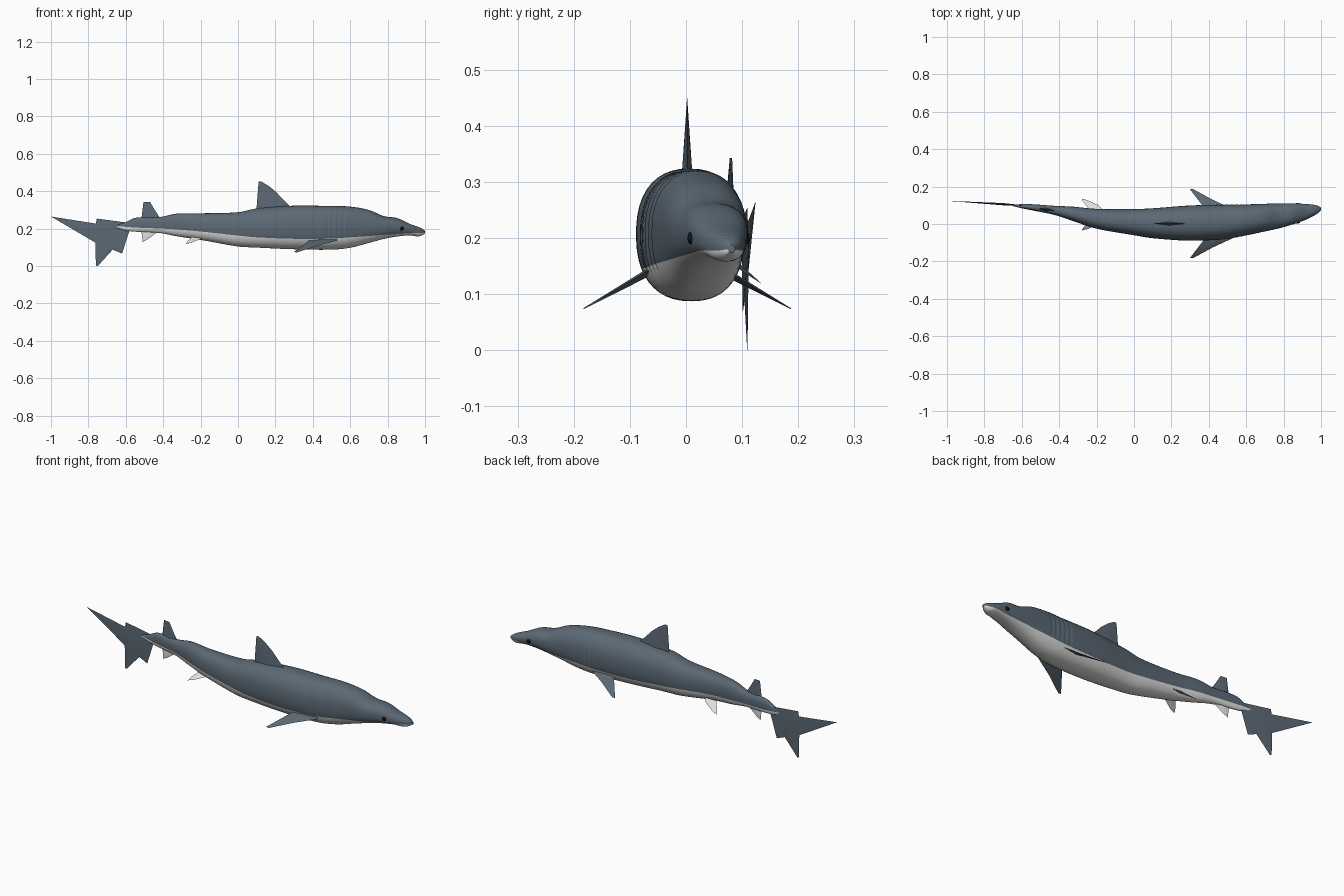
import bpy, bmesh, math
from mathutils import Vector
from mathutils.geometry import normal

if "Cube" in bpy.data.objects:
    bpy.data.objects.remove(bpy.data.objects["Cube"])


def material(name, rgb):
    m = bpy.data.materials.new(name)
    m.diffuse_color = (*rgb, 1)
    m.use_nodes = True
    m.node_tree.nodes["Principled BSDF"].inputs["Base Color"].default_value = m.diffuse_color
    return m


GREY = material("slate grey", (0.105, 0.14, 0.175))
WHITE = material("belly white", (0.74, 0.74, 0.73))
BLACK = material("eye black", (0.006, 0.006, 0.007))


def finish(name, bm, mats, angle=None):
    bmesh.ops.recalc_face_normals(bm, faces=bm.faces)
    me = bpy.data.meshes.new(name)
    bm.to_mesh(me)
    bm.free()
    for m in mats:
        me.materials.append(m)
    ob = bpy.data.objects.new(name, me)
    bpy.context.collection.objects.link(ob)
    if angle:
        bpy.context.view_layer.objects.active = ob
        ob.select_set(True)
        bpy.ops.object.shade_smooth_by_angle(angle=math.radians(angle))
        ob.select_set(False)
    return ob


# Body stations: x, top z, bottom z, centre y, half width, colour line z
STATIONS = [
    (-0.65, 0.217, 0.205, 0.100, 0.004, 0.213),
    (-0.60, 0.235, 0.190, 0.095, 0.011, 0.210),
    (-0.55, 0.258, 0.184, 0.090, 0.016, 0.206),
    (-0.42, 0.262, 0.177, 0.072, 0.025, 0.201),
    (-0.33, 0.280, 0.160, 0.055, 0.038, 0.196),
    (-0.20, 0.282, 0.140, 0.028, 0.053, 0.185),
    (0.00, 0.288, 0.105, 0.010, 0.070, 0.163),
    (0.10, 0.308, 0.099, 0.004, 0.080, 0.154),
    (0.30, 0.323, 0.090, 0.005, 0.094, 0.146),
    (0.50, 0.321, 0.088, 0.012, 0.092, 0.147),
    (0.60, 0.318, 0.098, 0.022, 0.083, 0.154),
    (0.70, 0.300, 0.124, 0.034, 0.074, 0.161),
    (0.78, 0.267, 0.145, 0.044, 0.066, 0.167),
    (0.85, 0.257, 0.158, 0.054, 0.056, 0.173),
    (0.92, 0.225, 0.164, 0.065, 0.042, 0.178),
    (0.96, 0.211, 0.158, 0.073, 0.030, 0.178),
    (0.985, 0.200, 0.165, 0.078, 0.019, 0.178),
    (1.00, 0.188, 0.174, 0.081, 0.006, 0.180),
]


def slope(i, k):
    a, b = STATIONS[max(i - 1, 0)], STATIONS[min(i + 1, len(STATIONS) - 1)]
    return (b[k] - a[k]) / (b[0] - a[0])


def station(x):
    """Smooth (Hermite) interpolation of all station columns."""
    i = max(j for j in range(len(STATIONS) - 1) if STATIONS[j][0] <= x + 1e-9)
    a, b = STATIONS[i], STATIONS[i + 1]
    h = b[0] - a[0]
    t = (x - a[0]) / h
    return [(2*t**3 - 3*t*t + 1) * a[k] + (t**3 - 2*t*t + t) * h * slope(i, k)
            + (3*t*t - 2*t**3) * b[k] + (t**3 - t*t) * h * slope(i + 1, k)
            for k in range(1, 6)]


# Body: lofted rounded sections, shallow gill grooves, white below the line
GILLS = [0.48 + 0.028 * i for i in range(5)]
xs = {round(-0.65 + 1.65 * i / 110, 4) for i in range(111)}
xs = {x for x in xs if all(abs(x - g) > 0.007 for g in GILLS)}
xs |= {round(g + d, 4) for g in GILLS for d in (-0.006, 0, 0.006)}
UP, LOW, POWER = 28, 16, 2.35


def signed_pow(v, p):
    return math.copysign(abs(v) ** p, v)


bm = bmesh.new()
rings = []
for x in sorted(xs):
    top, bot, yc, hw, line = station(x)
    zc, hz = (top + bot) / 2, (top - bot) / 2
    u = max(-0.97, min(0.97, (line - zc) / hz))
    a = math.asin(signed_pow(u, POWER / 2))
    angles = [a + (math.pi - 2 * a) * i / UP for i in range(UP)]
    angles += [math.pi - a + (math.pi + 2 * a) * i / LOW for i in range(LOW)]
    groove = 0.97 if any(abs(x - g) < 1e-4 for g in GILLS) else 1
    ring = []
    for t in angles:
        c, s = signed_pow(math.cos(t), 2 / POWER), signed_pow(math.sin(t), 2 / POWER)
        ring.append(bm.verts.new((x, yc + hw * c * (groove if s > u else 1), zc + hz * s)))
    rings.append(ring)
N = UP + LOW
for r0, r1 in zip(rings, rings[1:]):
    for i in range(N):
        j = (i + 1) % N
        bm.faces.new((r0[i], r0[j], r1[j], r1[i])).material_index = 0 if i < UP else 1
bm.faces.new(rings[0])
bm.faces.new(rings[-1])
finish("body", bm, [GREY, WHITE], 50)


def fin(name, centre, outline, thick, mat):
    """Thin blade: sharp outline, thickest at an inner point."""
    bm = bmesh.new()
    n = normal([Vector(p) for p in outline]) * thick
    rim = [bm.verts.new(p) for p in outline]
    for side in (1, -1):
        mid = bm.verts.new(Vector(centre) + n * side)
        for i in range(len(rim)):
            bm.faces.new((mid, rim[i], rim[(i + 1) % len(rim)]))
    finish(name, bm, [mat], 25)


def upright_fin(name, centre, outline, y_at, thick, mat):
    place = lambda p: (p[0], y_at(p[0]), p[1])
    fin(name, place(centre), [place(p) for p in outline], thick, mat)


# Fins on the centre line
upright_fin("dorsal_fin", (0.19, 0.305),
            [(0.10, 0.29), (0.10, 0.32), (0.11, 0.452), (0.125, 0.452), (0.165, 0.428),
             (0.205, 0.395), (0.245, 0.352), (0.28, 0.318), (0.28, 0.29)],
            lambda x: 0.002, 0.010, GREY)
upright_fin("rear_dorsal_fin", (-0.47, 0.255),
            [(-0.515, 0.24), (-0.515, 0.265), (-0.505, 0.343), (-0.47, 0.343),
             (-0.445, 0.30), (-0.42, 0.262), (-0.42, 0.24)],
            lambda x: 0.078 - 0.12 * (x + 0.47), 0.008, GREY)
upright_fin("anal_fin", (-0.475, 0.185),
            [(-0.515, 0.20), (-0.515, 0.175), (-0.51, 0.128), (-0.485, 0.142),
             (-0.435, 0.178), (-0.435, 0.20)],
            lambda x: 0.079 - 0.12 * (x + 0.47), 0.006, WHITE)
upright_fin("tail_fin", (-0.70, 0.18),
            [(-1.0, 0.265), (-0.76, 0.227), (-0.755, 0.254), (-0.59, 0.232),
             (-0.575, 0.205), (-0.62, 0.067), (-0.67, 0.088), (-0.75, 0.0),
             (-0.76, 0.003), (-0.762, 0.125)],
            lambda x: 0.1 - 0.06 * (x + 0.6), 0.006, GREY)

# Paired fins and eyes, mirrored about the local body centre
for side, label in ((-1, "right"), (1, "left")):
    pair = lambda yc, pts: [(x, yc + side * y, z) for x, y, z in pts]
    pec = pair(0.002, [(0.45, 0.065, 0.141), (0.53, 0.055, 0.147), (0.53, 0.077, 0.138),
                       (0.42, 0.128, 0.107), (0.315, 0.185, 0.073), (0.298, 0.185, 0.075),
                       (0.375, 0.085, 0.131), (0.385, 0.055, 0.147)])
    fin(label + "_pectoral_fin", pec[0], pec[1:], 0.007, GREY)
    pel = pair(0.05, [(-0.215, 0.035, 0.157), (-0.17, 0.03, 0.163), (-0.19, 0.05, 0.148),
                      (-0.25, 0.078, 0.125), (-0.28, 0.085, 0.118), (-0.272, 0.07, 0.13),
                      (-0.24, 0.03, 0.163)])
    fin(label + "_pelvic_fin", pel[0], pel[1:], 0.005, WHITE)
    bm = bmesh.new()
    bmesh.ops.create_uvsphere(bm, u_segments=16, v_segments=10, radius=0.013)
    bmesh.ops.scale(bm, vec=(1, 0.5, 0.85), verts=bm.verts)
    bmesh.ops.translate(bm, vec=(0.875, 0.058 + side * 0.049, 0.2), verts=bm.verts)
    finish(label + "_eye", bm, [BLACK], 60)
